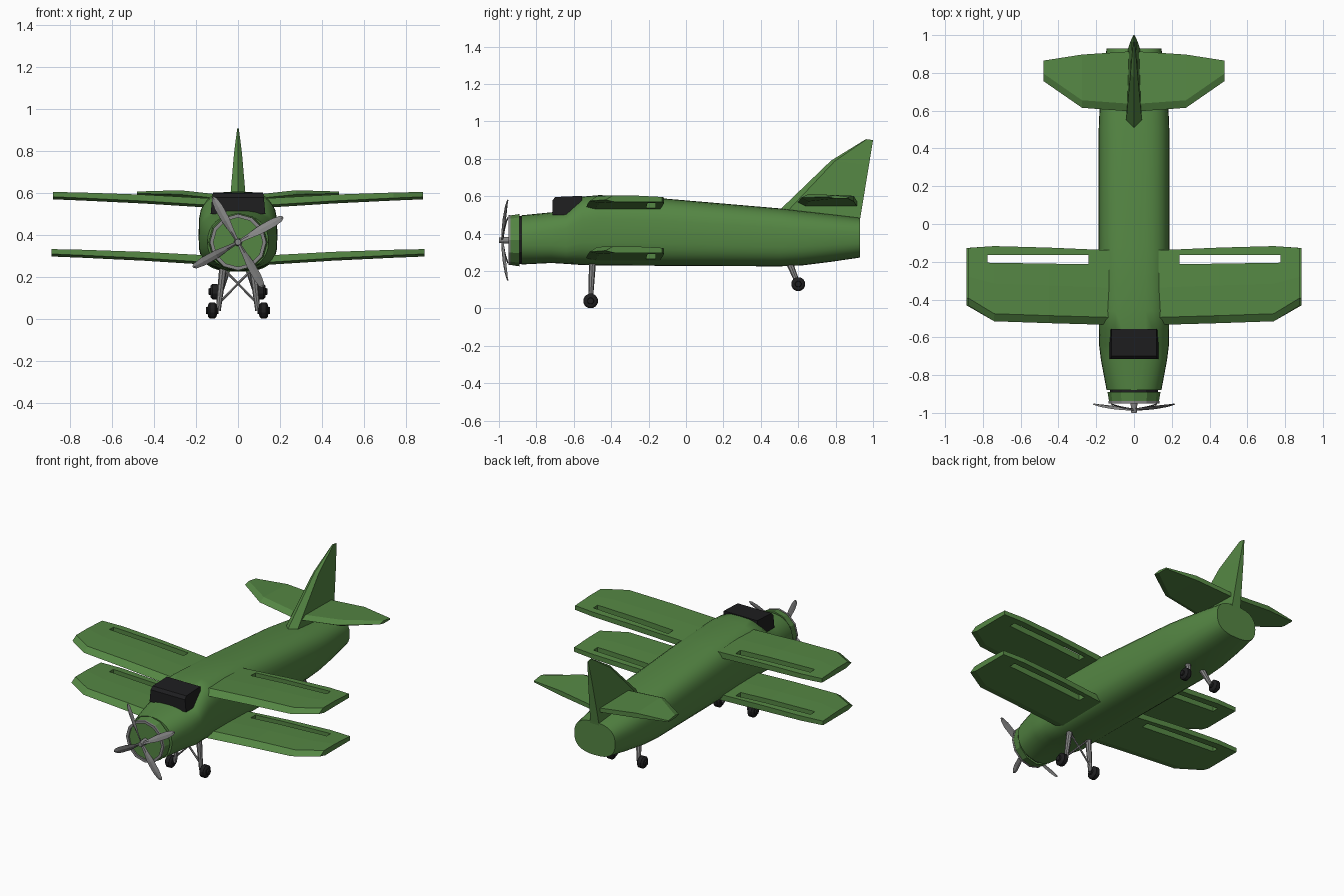
import bpy, bmesh, math
from mathutils import Vector

if "Cube" in bpy.data.objects:
    bpy.data.objects.remove(bpy.data.objects["Cube"])


def material(name, rgb):
    m = bpy.data.materials.new(name)
    m.diffuse_color = (*rgb, 1)
    m.use_nodes = True
    m.node_tree.nodes["Principled BSDF"].inputs["Base Color"].default_value = m.diffuse_color
    return m


GREEN = material("olive green", (0.09, 0.24, 0.057))
BLACK = material("black", (0.013, 0.013, 0.014))
GREY = material("grey metal", (0.24, 0.24, 0.24))


def loft(name, rings, mat, smooth=None):
    """Skin a list of equal-length point rings and cap both ends."""
    bm = bmesh.new()
    vs = [[bm.verts.new(p) for p in r] for r in rings]
    n = len(vs[0])
    for a, b in zip(vs, vs[1:]):
        for i in range(n):
            j = (i + 1) % n
            bm.faces.new((a[i], a[j], b[j], b[i]))
    bm.faces.new(vs[0])
    bm.faces.new(vs[-1])
    bmesh.ops.recalc_face_normals(bm, faces=bm.faces)
    me = bpy.data.meshes.new(name)
    bm.to_mesh(me)
    bm.free()
    me.materials.append(mat)
    ob = bpy.data.objects.new(name, me)
    bpy.context.collection.objects.link(ob)
    if smooth:
        bpy.ops.object.select_all(action='DESELECT')
        ob.select_set(True)
        bpy.context.view_layer.objects.active = ob
        bpy.ops.object.shade_smooth_by_angle(angle=math.radians(smooth))
    return ob


def rod(name, a, b, ra, rb, mat, sides=8):
    """Tapered rod between two points."""
    a, b = Vector(a), Vector(b)
    d = (b - a).normalized()
    u = d.orthogonal().normalized()
    v = d.cross(u)
    ang = [2 * math.pi * i / sides for i in range(sides)]
    return loft(name, [[p + r * (u * math.cos(t) + v * math.sin(t)) for t in ang]
                       for p, r in ((a, ra), (b, rb))], mat)


def disc_ring(y, r, n=12, zc=0.365):
    return [(r * math.cos(2 * math.pi * i / n), y, zc + r * math.sin(2 * math.pi * i / n))
            for i in range(n)]


# Fuselage: rounded-box sections (y, half width, bottom, top, squareness)
def section(y, w, z0, z1, e, n=32):
    zc, h, pts = (z0 + z1) / 2, (z1 - z0) / 2, []
    for i in range(n):
        c, s = math.cos(2 * math.pi * i / n), math.sin(2 * math.pi * i / n)
        pts.append((w * math.copysign(abs(c) ** (2 / e), c), y,
                    zc + h * math.copysign(abs(s) ** (2 / e), s)))
    return pts


body = [(-.88, .145, .235, .498, 2.2), (-.72, .175, .243, .514, 2.7), (-.64, .185, .238, .522, 3),
        (-.555, .186, .232, .598, 3), (-.46, .187, .23, .606, 3), (-.12, .187, .228, .588, 3),
        (.5, .187, .225, .535, 2.9), (.62, .182, .23, .521, 2.8), (.78, .166, .25, .503, 2.7),
        (.93, .145, .272, .485, 2.6)]
loft("fuselage", [section(*s) for s in body], GREEN, 35)

# Cowling with recessed front, grey rim and narrow panel gap
loft("cowling", [disc_ring(-.94, .132), disc_ring(-.89, .14)], GREEN)
loft("cowling_gap", [disc_ring(-.9, .128), disc_ring(-.87, .128)], BLACK)
bm = bmesh.new()
loops = [[bm.verts.new(p) for p in disc_ring(y, r)]
         for y, r in ((-.938, .117), (-.95, .117), (-.95, .134), (-.938, .134))]
for a, b in zip(loops, loops[1:] + loops[:1]):
    for i in range(12):
        j = (i + 1) % 12
        bm.faces.new((a[i], a[j], b[j], b[i]))
bmesh.ops.recalc_face_normals(bm, faces=bm.faces)
rim = bpy.data.meshes.new("cowling_rim")
bm.to_mesh(rim)
bm.free()
rim.materials.append(GREY)
bpy.context.collection.objects.link(bpy.data.objects.new("cowling_rim", rim))

# Canopy: side profile, narrower toward the top
profile = [(-.715, .50), (-.715, .578), (-.698, .596), (-.555, .602), (-.555, .55), (-.62, .50)]
loft("canopy", [[(s * (.13 - .15 * max(0, z - .53)), y, z) for y, z in profile]
                for s in (-1, 1)], BLACK)


# Wings with long slots near the trailing edge
def wing_ring(x, yl, yt, zb, zt):
    return [(x, yl, zb + .012), (x, yl + .04, zt), (x, (yl + yt) / 2, zt), (x, yt, zt - .008),
            (x, yt, zb), (x, yl + .05, zb)]


def wing(name, s, z, tip):
    st = [(.10, -.535, -.14, 0, .045), (.45, -.525, -.125, .022, .064),
          (.74, -.515, -.117, .036, .074), (tip, -.43, -.127, .042, .077)]
    ob = loft(name, [wing_ring(s * x, a, b, z + c, z + d) for x, a, b, c, d in st], GREEN)
    cut = loft("slot_cutter", [[(s * x, y0, z - .1), (s * x, -.163, z - .1),
                                (s * x, -.163, z + .2), (s * x, y0, z + .2)]
                               for x, y0 in ((.24, -.213), (.775, -.205))], GREEN)
    cut.hide_render = True
    mod = ob.modifiers.new("slot", 'BOOLEAN')
    mod.operation = 'DIFFERENCE'
    mod.object = cut
    bpy.context.view_layer.objects.active = ob
    bpy.ops.object.modifier_apply(modifier=mod.name)
    bpy.data.objects.remove(cut)


for s, side in ((-1, "left"), (1, "right")):
    wing("upper_wing_" + side, s, .527, .88)
    wing("lower_wing_" + side, s, .255, .888)

    # Tailplane
    tail = [(0, .595, .915, .545, .582), (.275, .615, .897, .572, .612), (.48, .757, .865, .588, .606)]
    loft("tailplane_" + side, [[(s * x, a, (c + d) / 2), (s * x, a + .04, d), (s * x, b, d - .01),
                                (s * x, b, c), (s * x, a + .04, c)]
                               for x, a, b, c, d in tail], GREEN)

    # Landing gear, main and rear
    for name, x, y, z, r, top in (("main", .122, -.51, .04, .04, (.07, -.5, .25)),
                                  ("rear", .11, .6, .13, .038, (.05, .55, .25))):
        wheel = []
        for dx, k in ((-.03, .4), (-.022, .45), (-.02, .75), (-.012, 1), (.012, 1),
                      (.02, .75), (.022, .45), (.03, .4)):
            wheel.append([(s * (x + dx), y + r * k * math.cos(math.pi * (i + .5) / 6),
                           z + r * k * math.sin(math.pi * (i + .5) / 6)) for i in range(12)])
        loft(f"{name}_wheel_{side}", wheel, BLACK)
        rod(f"{name}_strut_{side}", (s * top[0], top[1], top[2]), (s * (x - .028), y, z),
            .019, .012, GREY)
    rod("gear_brace_" + side, (-s * .085, -.505, .08), (s * .065, -.5, .235), .006, .006, GREY, 6)

# Fin: slanted base, kinked leading edge, wedge trailing face
fin = [(.49, .93, .50, .47, .043), (.51, .932, .535, .485, .041),
       (.775, .978, .79, .765, .019), (.962, 1.0, .905, .90, .004)]
loft("fin", [[(0, f, zf), (w, f + (b - f) * .1, zf + (zb - zf) * .1), (w * .75, b, zb),
              (-w * .75, b, zb), (-w, f + (b - f) * .1, zf + (zb - zf) * .1)]
             for f, b, zf, zb, w in fin], GREEN)

# Propeller: hub and four twisted, swept blades
rod("propeller_hub", (0, -1.0, .365), (0, -.93, .365), .015, .02, GREY, 12)
for k in range(4):
    t = math.radians(29 + 90 * k)
    u = Vector((math.cos(t), 0, math.sin(t)))
    v = Vector((-math.sin(t), 0, math.cos(t)))
    rings = []
    for r, w, pitch, y in ((.005, .009, 40, -.982), (.06, .014, 32, -.978), (.12, .021, 22, -.972),
                           (.19, .021, 16, -.963), (.232, .014, 12, -.956), (.245, .005, 10, -.953)):
        p = math.radians(pitch)
        c = Vector((0, y, .365)) + u * r
        chord = v * math.cos(p) + Vector((0, math.sin(p), 0))
        nrm = u.cross(chord)
        rings.append([c + chord * w, c + nrm * .004, c - chord * w, c - nrm * .004])
    loft(f"propeller_blade_{k + 1}", rings, GREY)
